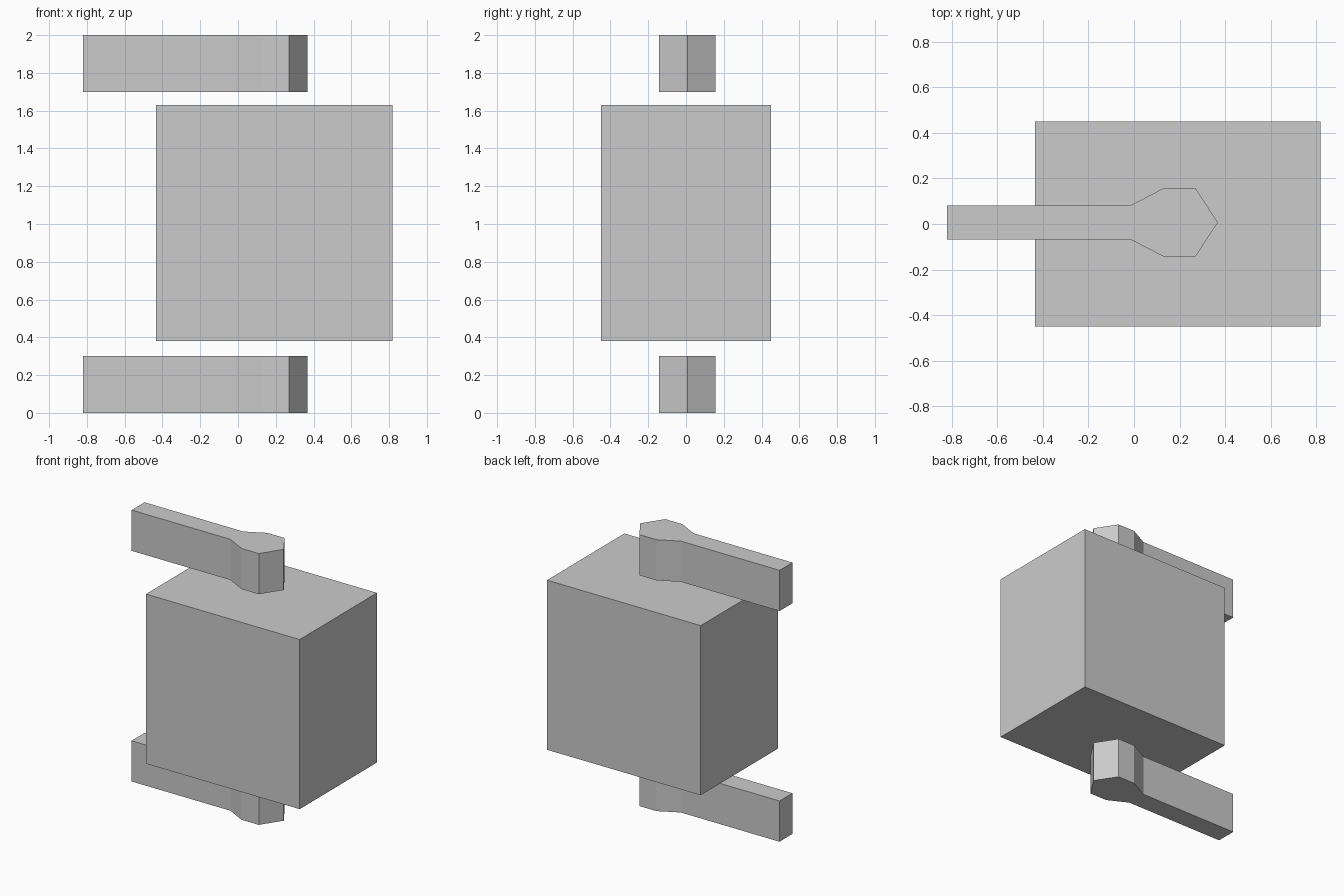
import bpy
import bmesh

default = bpy.data.objects.get("Cube")
if default:
    bpy.data.objects.remove(default, do_unlink=True)

# Single grey material
GREY = (0.6, 0.6, 0.6, 1.0)
grey = bpy.data.materials.new("plain_grey")
grey.use_nodes = True
grey.diffuse_color = GREY
grey.node_tree.nodes["Principled BSDF"].inputs["Base Color"].default_value = GREY


def prism(name, outline, bottom, top):
    """Extrude a flat outline upward into a closed solid."""
    bm = bmesh.new()
    face = bm.faces.new([bm.verts.new((x, y, bottom)) for x, y in outline])
    grown = bmesh.ops.extrude_face_region(bm, geom=[face], use_keep_orig=True)
    for v in grown["geom"]:
        if isinstance(v, bmesh.types.BMVert):
            v.co.z = top
    bmesh.ops.recalc_face_normals(bm, faces=bm.faces)
    mesh = bpy.data.meshes.new(name)
    bm.to_mesh(mesh)
    bm.free()
    mesh.materials.append(grey)
    obj = bpy.data.objects.new(name, mesh)
    bpy.context.collection.objects.link(obj)
    return obj


# Central block
prism("block", [(-0.435, -0.45), (0.818, -0.45), (0.818, 0.45), (-0.435, 0.45)], 0.38, 1.63)

# Arm outline: straight bar flaring into a pointed head, mirrored about its axis
AXIS_Y = 0.007
half = [(-0.82, 0.075), (-0.015, 0.075), (0.13, 0.15), (0.27, 0.15)]
arm = [(x, AXIS_Y - w) for x, w in half]
arm.append((0.368, AXIS_Y))
arm += [(x, AXIS_Y + w) for x, w in reversed(half)]

# Matching arms below and above the block
for name, bottom in (("lower_arm", 0.0), ("upper_arm", 1.7)):
    prism(name, arm, bottom, bottom + 0.3)
